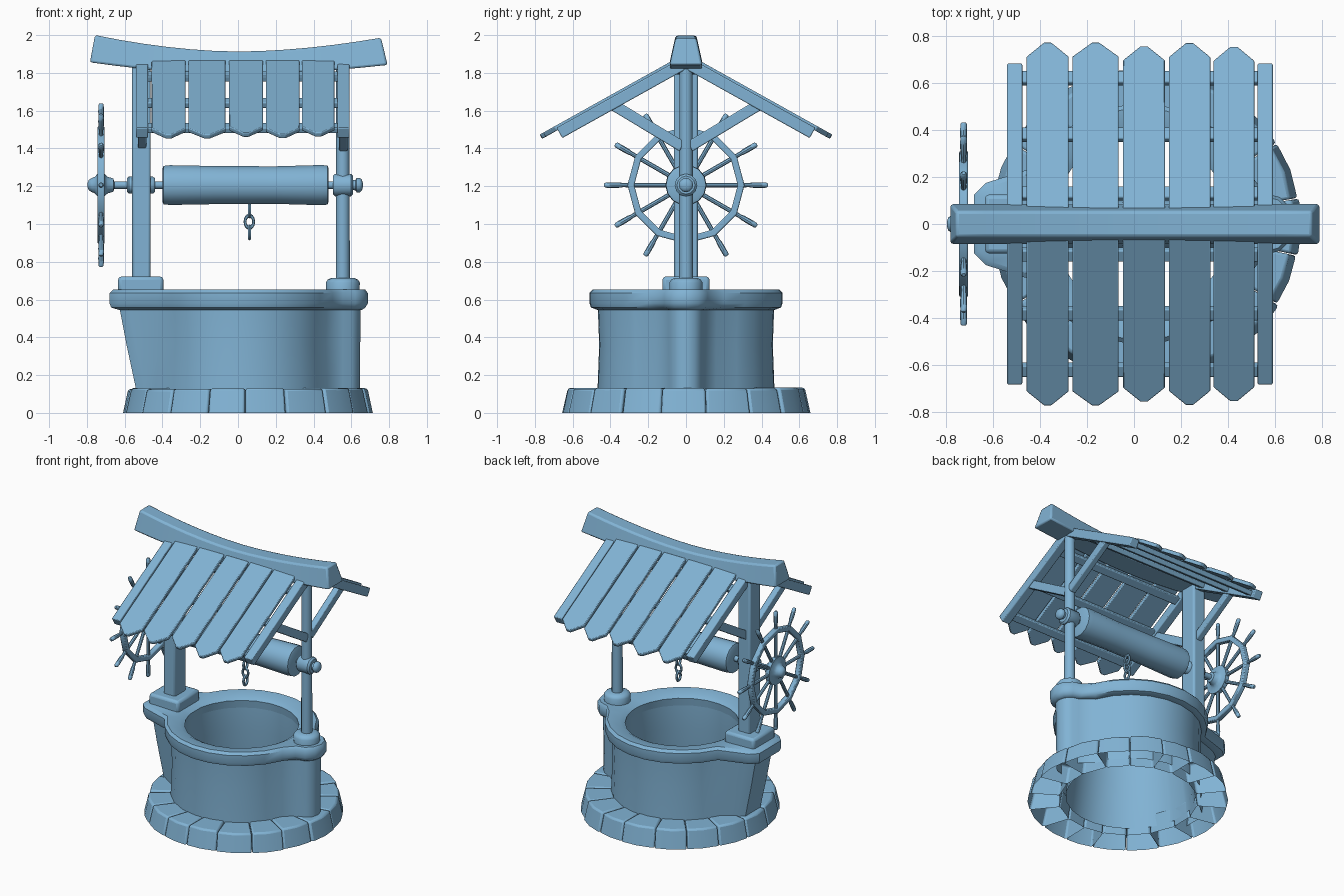
import bpy, bmesh, math, random
from mathutils import Vector

if "Cube" in bpy.data.objects:
    bpy.data.objects.remove(bpy.data.objects["Cube"])

random.seed(4)
PI = math.pi
MAT = bpy.data.materials.new("blue_grey")
MAT.diffuse_color = (.22, .45, .66, 1)
MAT.use_nodes = True
MAT.node_tree.nodes["Principled BSDF"].inputs["Base Color"].default_value = MAT.diffuse_color


def make(name, verts, faces, bevel=0, segs=2):
    me = bpy.data.meshes.new(name)
    bm = bmesh.new()
    vs = [bm.verts.new(v) for v in verts]
    for f in faces:
        bm.faces.new([vs[i] for i in f])
    bmesh.ops.recalc_face_normals(bm, faces=bm.faces)
    bm.to_mesh(me)
    bm.free()
    ob = bpy.data.objects.new(name, me)
    bpy.context.collection.objects.link(ob)
    if bevel:
        m = ob.modifiers.new("bevel", 'BEVEL')
        m.width, m.segments, m.limit_method = bevel, segs, 'ANGLE'
        m.angle_limit = math.radians(35)
    return ob


def loft(name, rings, cap=True, closed=False, bevel=0):
    n, k = len(rings[0]), len(rings)
    faces = []
    for i in range(k if closed else k - 1):
        a, b = i * n, ((i + 1) % k) * n
        faces += [(a + j, a + (j + 1) % n, b + (j + 1) % n, b + j) for j in range(n)]
    if cap and not closed:
        faces += [tuple(range(n)), tuple(range((k - 1) * n, k * n))]
    return make(name, [v for r in rings for v in r], faces, bevel)


def lathe(name, profile, n, origin, axis, rot=0.0):
    # profile: (distance along axis, radius)
    q = Vector(axis).to_track_quat('Z', 'Y')
    o = Vector(origin)
    rings = [[o + q @ Vector((r * math.cos(rot + 2 * PI * j / n), r * math.sin(rot + 2 * PI * j / n), t))
              for j in range(n)] for t, r in profile]
    return loft(name, rings)


def bar(name, p, q, wx, th, bevel=0.006):
    # square bar between two points in a plane of constant x
    p, q = Vector(p), Vector(q)
    d = (q - p).normalized()
    u = Vector((wx / 2, 0, 0))
    v = d.cross(Vector((1, 0, 0))) * th / 2
    return loft(name, [[c + u + v, c - u + v, c - u - v, c + u - v] for c in (p, q)], bevel=bevel)


def box(name, x0, x1, y0, y1, z0, z1, bevel=0.01):
    return loft(name, [[(x0, y0, z), (x1, y0, z), (x1, y1, z), (x0, y1, z)] for z in (z0, z1)], bevel=bevel)


# base stones: ring of hollow blocks, open underneath
N = 18
edges = [2 * PI * i / N - PI / 2 + random.uniform(-.035, .035) for i in range(N)]
for i in range(N):
    a, b = edges[i] + .003, edges[(i + 1) % N] + (2 * PI if i == N - 1 else 0) - .003
    h, ro = .13 + random.uniform(-.005, .004), .66 + random.uniform(-.008, .005)

    def P(r, t, z):
        return (.05 + r * math.cos(t), r * math.sin(t), z)
    m = (a + b) / 2
    lo = [P(.46, a, 0), P(ro, a, 0), P(ro + .003, m, 0), P(ro, b, 0), P(.46, b, 0)]
    hi = [P(.44, a, h), P(ro - .03, a, h), P(ro - .025, m, h), P(ro - .03, b, h), P(.44, b, h)]
    fs = [(j, (j + 1) % 5, 5 + (j + 1) % 5, 5 + j) for j in range(5)] + [(5, 6, 7, 8, 9)]
    make("base_stone", lo + hi, fs, bevel=.012)

# well wall: round body, round pillar on the right, leaning buttress on the left
CX, PX = .03, .555


def outline(R, lx, lw, pr, z):
    pts = [(PX + pr * math.cos(math.radians(t)), pr * math.sin(math.radians(t))) for t in range(-90, 91, 30)]
    a0 = math.asin(pr / R) + .15
    a1 = PI - math.asin(lw / R) - .14
    arc = [(CX + R * math.cos(a0 + (a1 - a0) * i / 9), R * math.sin(a0 + (a1 - a0) * i / 9)) for i in range(10)]
    left = [(lx + .05, lw), (lx, lw * .72), (lx, -lw * .72), (lx + .05, -lw)]
    pts += arc + left + [(x, -y) for x, y in reversed(arc)]
    return [(x, y, z) for x, y in pts]


def hole(r, z):
    res = []
    for x, y, _ in outline(.47, -.6, .13, .095, 0):
        t = math.atan2(y, x - CX)
        res.append((CX + r * math.cos(t), r * math.sin(t), z))
    return res


loft("well_wall", [outline(.47, -.53, .12, .09, .06), outline(.47, -.545, .12, .09, .15),
                   outline(.462, -.59, .125, .092, .36), outline(.47, -.632, .13, .095, .58),
                   hole(.385, .6), hole(.385, .4), hole(.43, .04)], cap=False)
loft("well_rim", [hole(.385, .57), outline(.47, -.63, .14, .1, .545), outline(.505, -.672, .165, .12, .558),
                  outline(.513, -.68, .175, .132, .58), outline(.513, -.68, .175, .132, .635),
                  outline(.495, -.66, .16, .118, .653), hole(.415, .645), hole(.378, .625)], closed=True)

# post footings and posts
box("left_footing", -.635, -.395, -.125, .125, .63, .722, .018)
lathe("right_footing", [(.63, .088), (.69, .09), (.705, .08), (.715, .06)], 14, (PX, 0, 0), (0, 0, 1))
box("left_post", -.56, -.463, -.064, .064, .7, 1.85, .012)
lathe("right_post", [(.69, .037), (1.86, .035)], 12, (PX, 0, 0), (0, 0, 1))

# sagging ridge beam
rings = []
for i in range(13):
    t = -1 + i / 6
    top = 1.913 + (.087 if t < 0 else .073) * abs(t) ** 1.8
    bot = top - .122 - .022 * t * t
    xb, xt = .004 + .788 * t, .757 * t
    rings.append([(xb, -.087, bot), (xb, .087, bot), (xt, .055, top), (xt, -.055, top)])
loft("ridge_beam", rings, bevel=.012)

# roof: rafters, braces, purlins and pointed planks on both slopes
planks = [(-.457, -.278, .768), (-.262, -.065, .768), (-.047, .132, .752), (.148, .325, .766), (.338, .512, .75)]
slope = .557
nl = math.hypot(1, slope)
for s in (-1, 1):
    for x in (-.508, .558):
        bar("rafter", (x, s * .02, 1.844), (x, s * .67, 1.482), .065, .062)
        bar("brace", (x, s * .02, 1.41), (x, s * .385, 1.63), .045, .058)
    for y in (.13, .38, .62):
        z = 1.853 - slope * y
        dy, dz = .028 / nl, .028 * slope / nl
        ny, nz = .017 * slope / nl, .017 / nl
        sec = [(dy + ny, -dz + nz), (-dy + ny, dz + nz), (-dy - ny, dz - nz), (dy - ny, -dz - nz)]
        loft("purlin", [[(x, s * (y + a), z + b) for a, b in sec] for x in (-.51, .56)], bevel=.006)
    for x0, x1, tip in planks:
        m = (x0 + x1) / 2
        pts = [(x0, .06), (x1, .06), (x1, tip - .06), (m + .015, tip), (m - .015, tip), (x0, tip - .06)]
        loft("roof_plank", [[(x, s * (y + k * slope / nl), 1.89 - slope * y + k / nl) for x, y in pts]
                            for k in (-.013, .013)], bevel=.005)

# windlass: axle, drum, bearings
AZ = 1.206
O, X = (0, 0, AZ), (1, 0, 0)
lathe("axle", [(-.74, .02), (.64, .02)], 12, O, X)
lathe("drum", [(-.4, .09), (-.394, .104), (-.36, .108), (-.1, .103), (.2, .102), (.44, .109), (.474, .106), (.48, .09)],
      14, O, X)
lathe("left_bearing", [(-.587, .036), (-.578, .045), (-.45, .045), (-.44, .036)], 12, O, X)
lathe("right_bearing", [(.503, .05), (.515, .06), (.598, .06), (.61, .048)], 12, O, X)
lathe("axle_knob", [(.6, .025), (.622, .028), (.628, .038), (.645, .038), (.656, .028), (.661, .012)], 12, O, X)

# spoked hand wheel
WX = -.725
lathe("wheel_hub", [(-.796, .012), (-.79, .028), (-.775, .038), (-.758, .045), (-.745, .06), (-.74, .1),
                    (-.71, .1), (-.706, .06), (-.69, .045), (-.66, .036), (-.655, .02)], 14, O, X)
sec = [(.274, -.019), (.31, -.019), (.31, .019), (.274, .019)]
loft("wheel_rim", [[(WX + h, r * math.cos(2 * PI * i / 12), AZ + r * math.sin(2 * PI * i / 12)) for r, h in sec]
                   for i in range(12)], closed=True, bevel=.006)
for i in range(12):
    t = 2 * PI * i / 12
    lathe("wheel_spoke", [(.08, .012), (.3, .012), (.335, .011), (.35, .014), (.39, .015), (.425, .014), (.433, .008)],
          8, (WX, 0, AZ), (0, math.cos(t), math.sin(t)))

# chain hanging from the drum
for z, turn in ((1.072, 0), (1.012, PI / 2), (.955, 0)):
    bpy.ops.mesh.primitive_torus_add(location=(.06, 0, z), rotation=(PI / 2, 0, turn + PI / 2), major_segments=14,
                                     minor_segments=6, major_radius=.027, minor_radius=.009)
    bpy.context.object.name = "chain_link"
    bpy.context.object.scale = (.85, 1.2, 1)

# colour, and smooth shading with sharp edges kept
for ob in bpy.data.objects:
    ob.data.materials.append(MAT)
    ob.select_set(True)
    bpy.context.view_layer.objects.active = ob
bpy.ops.object.shade_smooth_by_angle(angle=math.radians(42))
